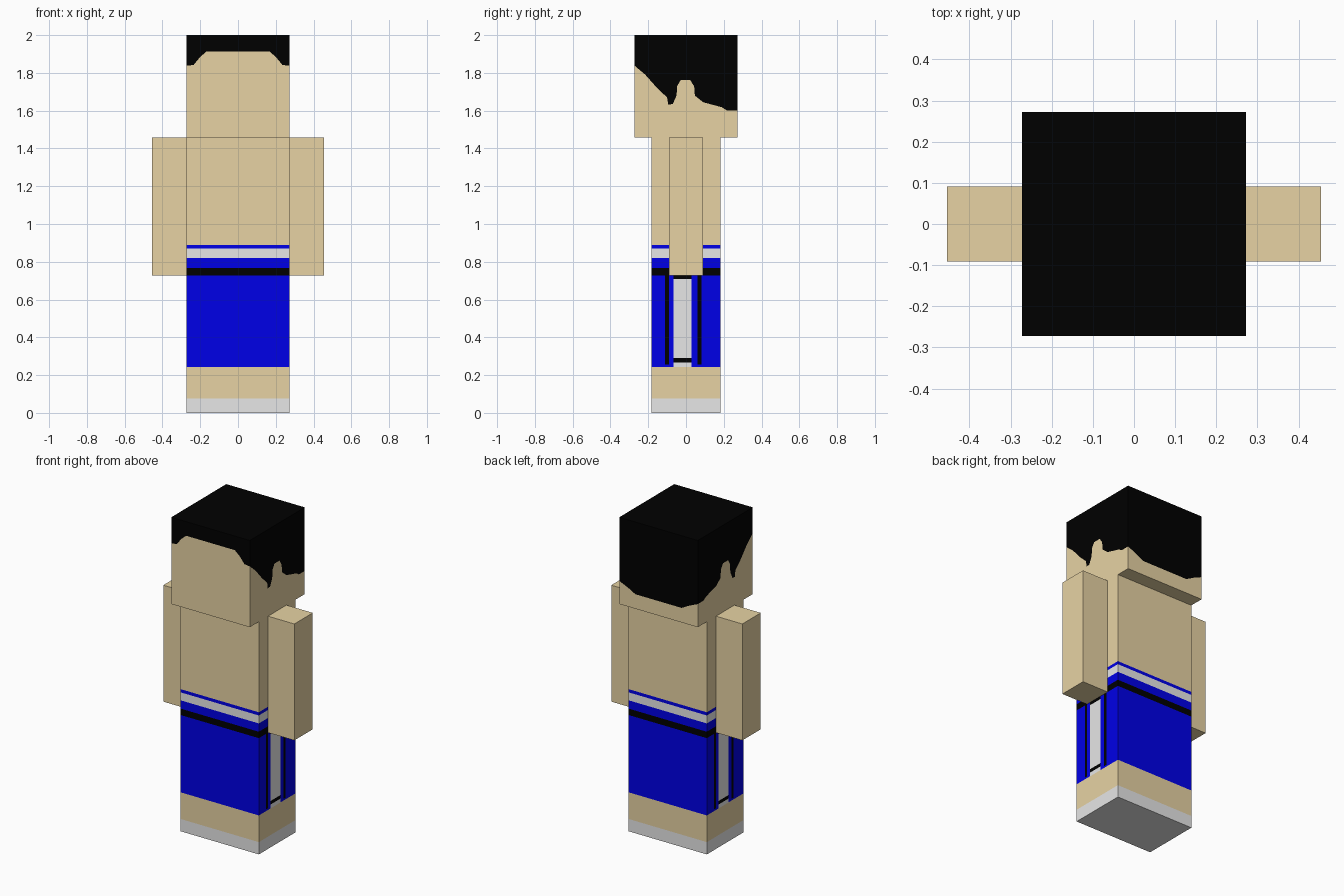
import bpy, bmesh
from mathutils import Vector

if "Cube" in bpy.data.objects:
    bpy.data.objects.remove(bpy.data.objects["Cube"])

# Colours
def material(name, rgb):
    m = bpy.data.materials.new(name)
    m.diffuse_color = (*rgb, 1)
    m.use_nodes = True
    m.node_tree.nodes["Principled BSDF"].inputs["Base Color"].default_value = m.diffuse_color
    return m

MATS = [material("skin", (0.8, 0.65, 0.37)),
        material("black", (0, 0, 0)),
        material("blue", (0, 0, 0.8)),
        material("light grey", (0.8, 0.8, 0.8))]
SKIN, BLACK, BLUE, GREY = range(4)

H, D, A = 0.272, 0.182, 0.091        # half width, half depth, half arm
HIP, NECK, TOP = 0.728, 1.457, 2.0


def finish(bm, name):
    bmesh.ops.recalc_face_normals(bm, faces=bm.faces)
    mesh = bpy.data.meshes.new(name)
    bm.to_mesh(mesh)
    bm.free()
    for m in MATS:
        mesh.materials.append(m)
    ob = bpy.data.objects.new(name, mesh)
    bpy.context.collection.objects.link(ob)
    return ob


def box(name, lo, hi, rule=None, y_cuts=(), z_cuts=()):
    """Box cut along y and z, then coloured by rule(centre, normal)."""
    lo, hi = Vector(lo), Vector(hi)
    bm = bmesh.new()
    bmesh.ops.create_cube(bm, size=1)
    for v in bm.verts:
        v.co = (lo + hi) / 2 + v.co * (hi - lo)
    for axis, cuts in (((0, 1, 0), y_cuts), ((0, 0, 1), z_cuts)):
        for c in cuts:
            bmesh.ops.bisect_plane(bm, geom=bm.verts[:] + bm.edges[:] + bm.faces[:],
                                   plane_co=Vector(axis) * c, plane_no=axis)
    bmesh.ops.recalc_face_normals(bm, faces=bm.faces)
    if rule:
        for f in bm.faces:
            f.material_index = rule(f.calc_center_median(), f.normal)
    return finish(bm, name)


# Head: hairline runs once around the cube, hair above and skin below
front = [(-0.272, 1.838), (-0.235, 1.842), (-0.20, 1.885), (-0.168, 1.912)]
front += [(-x, z) for x, z in reversed(front)]
side = [(-0.272, 1.838), (-0.215, 1.79), (-0.153, 1.72), (-0.10, 1.67),
        (-0.094, 1.632), (-0.07, 1.635), (-0.05, 1.68), (-0.047, 1.73),
        (-0.028, 1.762), (0.022, 1.762), (0.043, 1.73), (0.047, 1.68),
        (0.09, 1.645), (0.19, 1.618), (0.215, 1.602), (0.272, 1.602)]
back = [(0.272, 1.602), (0.21, 1.575), (0.16, 1.548)]
back += [(-x, z) for x, z in reversed(back)]
line = ([(x, -H, z) for x, z in front[:-1]] + [(H, y, z) for y, z in side[:-1]]
        + [(x, H, z) for x, z in back[:-1]] + [(-H, y, z) for y, z in side[:0:-1]])

bm = bmesh.new()
rings = [[bm.verts.new((x, y, h if h else z)) for x, y, z in line]
         for h in (NECK, None, TOP)]
for i in range(len(line)):
    j = (i + 1) % len(line)
    for a, b, col in ((rings[0], rings[1], SKIN), (rings[1], rings[2], BLACK)):
        bm.faces.new((a[i], a[j], b[j], b[i])).material_index = col
bm.faces.new(rings[0]).material_index = SKIN
bm.faces.new(rings[2]).material_index = BLACK
finish(bm, "head")


# Torso with waistband stripes
def torso_rule(c, n):
    if abs(n.z) > 0.5:
        return SKIN if n.z > 0 else BLACK
    for top, col in ((0.768, BLACK), (0.82, BLUE), (0.87, GREY), (0.89, BLUE)):
        if c.z < top:
            return col
    return SKIN

box("torso", (-H, -D, HIP), (H, D, NECK), torso_rule, z_cuts=(0.768, 0.82, 0.87, 0.89))


# Legs: shoe, shin and shorts, with a trimmed panel on the outer face
def leg_rule(s):
    def rule(c, n):
        if c.z < 0.077:
            return GREY
        if c.z < 0.244:
            return SKIN
        if n.x * s > 0.5:
            y = c.y * s
            if -0.065 < y < 0.03:
                return BLACK if c.z > 0.71 or 0.268 < c.z < 0.29 else GREY
            if (-0.11 < y < -0.09 or 0.06 < y < 0.082) and c.z > 0.255:
                return BLACK
        return BLUE
    return rule

for s, label in ((1, "right"), (-1, "left")):
    xs = sorted((0, s * H))
    box(label + "_leg", (xs[0], -D, 0), (xs[1], D, HIP), leg_rule(s),
        y_cuts=[s * y for y in (-0.11, -0.09, -0.065, 0.03, 0.06, 0.082)],
        z_cuts=(0.077, 0.244, 0.255, 0.268, 0.29, 0.71))
    # Arms
    xs = sorted((s * H, s * (H + 2 * A)))
    box(label + "_arm", (xs[0], -A, HIP), (xs[1], A, NECK))
